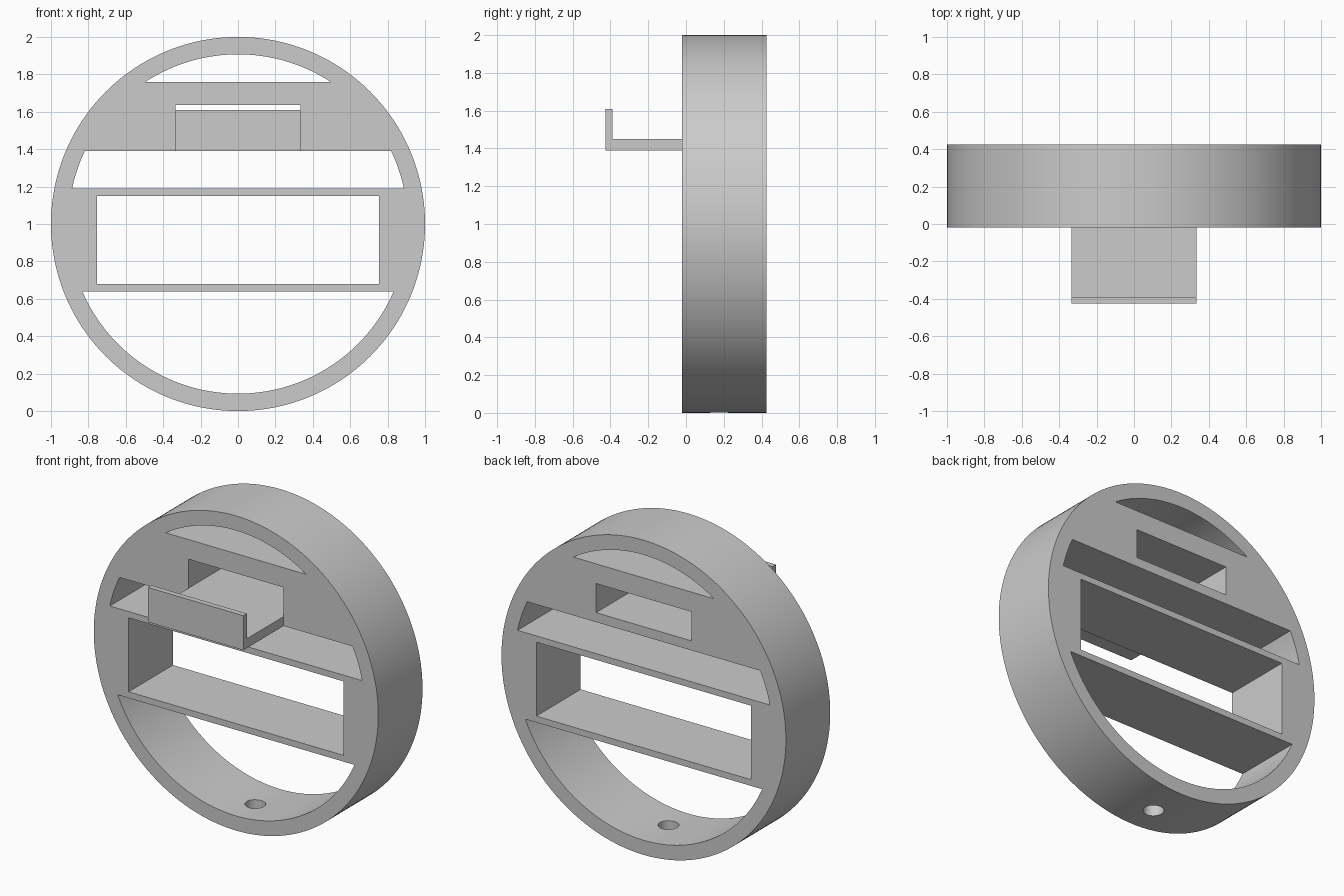
import bpy, bmesh, math
from mathutils import Vector

cube = bpy.data.objects.get("Cube")
if cube:
    bpy.data.objects.remove(cube, do_unlink=True)

FRONT, BACK = -0.02, 0.425      # ring depth
INNER = 0.907                   # rim inner radius
SLOT = 0.335                    # tray half width

grey = bpy.data.materials.new("plain grey")
grey.use_nodes = True
colour = (0.6, 0.6, 0.6, 1)
grey.diffuse_color = colour
grey.node_tree.nodes["Principled BSDF"].inputs["Base Color"].default_value = colour


def prism(name, points, axis, start, end):
    """Extrude a closed profile along an axis; (x, z) for y, (y, z) for x, (x, y) for z."""
    place = {"x": lambda p: (start, *p),
             "y": lambda p: (p[0], start, p[1]),
             "z": lambda p: (*p, start)}[axis]
    direction = Vector([float(axis == a) for a in "xyz"]) * (end - start)
    bm = bmesh.new()
    face = bm.faces.new([bm.verts.new(place(p)) for p in points])
    new = bmesh.ops.extrude_face_region(bm, geom=[face])["geom"]
    bmesh.ops.translate(bm, vec=direction,
                        verts=[v for v in new if isinstance(v, bmesh.types.BMVert)])
    bmesh.ops.recalc_face_normals(bm, faces=bm.faces)
    mesh = bpy.data.meshes.new(name)
    bm.to_mesh(mesh)
    bm.free()
    mesh.materials.append(grey)
    obj = bpy.data.objects.new(name, mesh)
    bpy.context.collection.objects.link(obj)
    return obj


def arc(radius, a0, a1, n, cx=0, cy=1):
    return [(cx + radius * math.cos(a0 + (a1 - a0) * i / n),
             cy + radius * math.sin(a0 + (a1 - a0) * i / n)) for i in range(n + 1)]


def band(low, high):
    """Slice of the inner circle between two heights."""
    a0 = math.asin(max(-1, (low - 1) / INNER))
    a1 = math.asin(min(1, (high - 1) / INNER))
    right = arc(INNER, a0, a1, 40)
    left = [(-x, z) for x, z in reversed(right)]
    # drop the doubled point where a slice closes at the pole
    if high >= 1 + INNER:
        left = left[1:]
    if low <= 1 - INNER:
        left = left[:-1]
    return right + left


def box(half, low, high):
    return [(-half, low), (half, low), (half, high), (-half, high)]


def circle(radius, n, cx, cy):
    return arc(radius, 0, math.tau, n, cx, cy)[:-1]


# Round body
body = prism("round_frame", circle(1, 160, 0, 1), "y", FRONT, BACK)

# Openings through the body
openings = {
    "top_opening": band(1.76, 2),
    "upper_opening": band(1.19, 1.39),
    "bottom_opening": band(0, 0.64),
    "window_opening": box(0.755, 0.68, 1.15),
    "tray_opening": box(SLOT, 1.45, 1.635),
}
cutters = [prism(name, pts, "y", FRONT - 0.1, BACK + 0.1) for name, pts in openings.items()]
cutters.append(prism("drain_hole", circle(0.06, 32, 0, 0.175), "z", -0.1, 0.3))
for cutter in cutters:
    cutter.hide_render = True
    mod = body.modifiers.new(cutter.name, "BOOLEAN")
    mod.operation, mod.solver, mod.object = "DIFFERENCE", "EXACT", cutter

# Bake the cuts and remove the cutters
bpy.context.view_layer.update()
cut = bpy.data.meshes.new_from_object(
    body.evaluated_get(bpy.context.evaluated_depsgraph_get()))
body.modifiers.clear()
body.data = cut
for cutter in cutters:
    bpy.data.objects.remove(cutter, do_unlink=True)

# Tray with an upturned front lip
prism("front_tray", [(FRONT, 1.39), (FRONT, 1.45), (-0.39, 1.45),
                     (-0.39, 1.61), (-0.425, 1.61), (-0.425, 1.39)], "x", -SLOT, SLOT)

# Smooth the curved walls, keep edges crisp
bpy.ops.object.select_all(action="DESELECT")
body.select_set(True)
bpy.context.view_layer.objects.active = body
bpy.ops.object.shade_smooth_by_angle(angle=math.radians(30))
